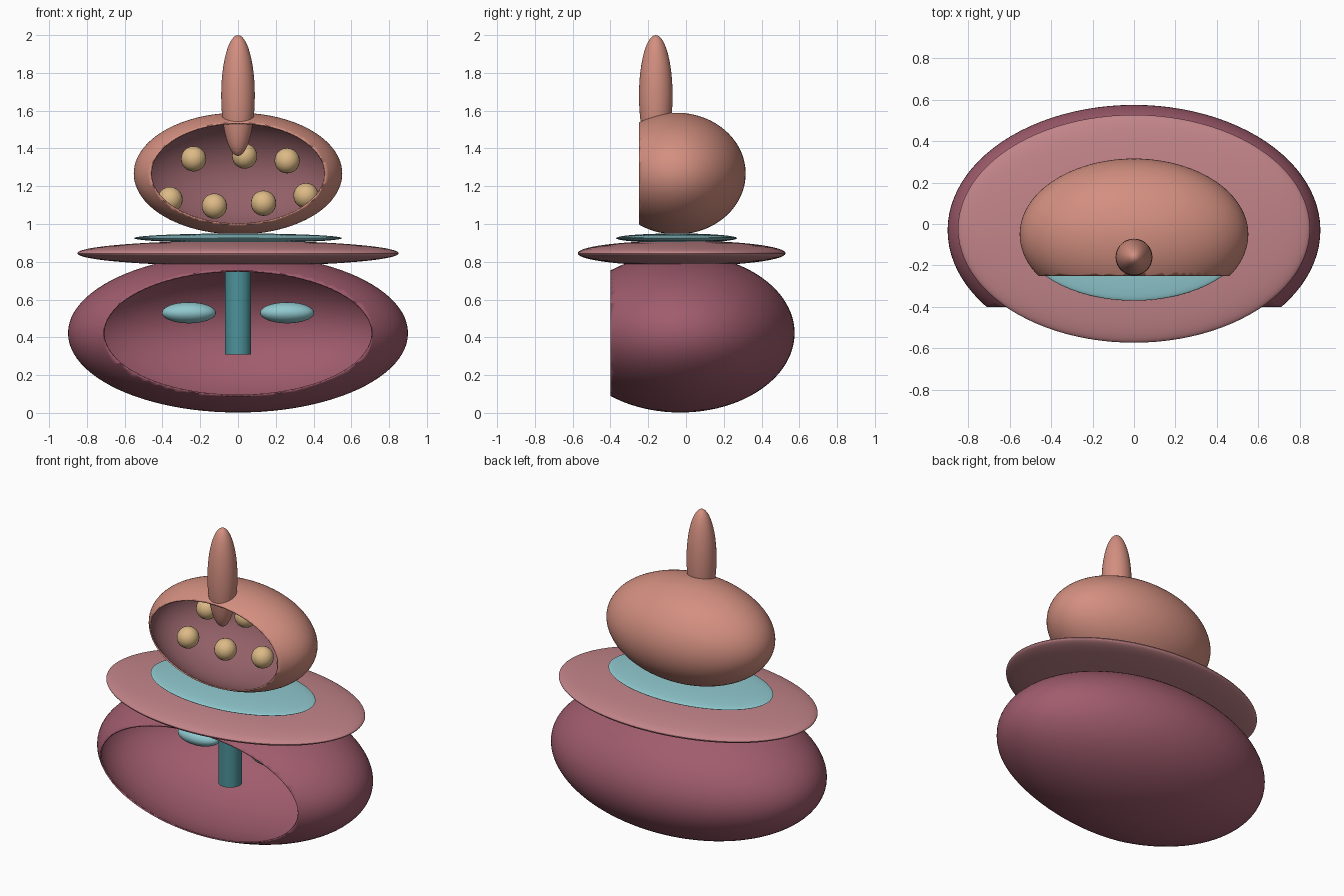
import bpy, bmesh
from mathutils import Matrix, Vector

cube = bpy.data.objects.get("Cube")
if cube:
    bpy.data.objects.remove(cube, do_unlink=True)


def material(name, rgb):
    """Flat material from 0-255 display values, stored as linear."""
    lin = [((c / 255 + 0.055) / 1.055) ** 2.4 for c in rgb] + [1]
    m = bpy.data.materials.new(name)
    m.use_nodes = True
    m.diffuse_color = lin
    m.node_tree.nodes["Principled BSDF"].inputs["Base Color"].default_value = lin
    return m


plum = material("plum", (160, 92, 109))
salmon = material("salmon", (211, 143, 128))
mauve = material("mauve", (146, 96, 103))
rose = material("dusty rose", (194, 132, 137))
aqua = material("pale aqua", (144, 201, 207))
teal = material("deep teal", (76, 146, 153))
sand = material("sand", (221, 186, 134))


def finish(bm, name, mats):
    mesh = bpy.data.meshes.new(name)
    bm.to_mesh(mesh)
    bm.free()
    for m in mats:
        mesh.materials.append(m)
    ob = bpy.data.objects.new(name, mesh)
    bpy.context.collection.objects.link(ob)
    bpy.ops.object.select_all(action="DESELECT")
    ob.select_set(True)
    bpy.context.view_layer.objects.active = ob
    bpy.ops.object.shade_smooth_by_angle()
    return ob


def ellipsoid(name, centre, radii, mats, cut_y=None, segments=64):
    """Ellipsoid; with cut_y it becomes a thin shell opened at the front."""
    bm = bmesh.new()
    bmesh.ops.create_uvsphere(bm, u_segments=segments, v_segments=segments // 2, radius=1)
    bmesh.ops.transform(bm, matrix=Matrix.Translation(centre) @ Matrix.Diagonal((*radii, 1)),
                        verts=bm.verts)
    if cut_y is not None:
        bmesh.ops.bisect_plane(bm, geom=bm.verts[:] + bm.edges[:] + bm.faces[:],
                               plane_co=Vector((0, cut_y, 0)), plane_no=Vector((0, -1, 0)),
                               clear_outer=True)
    ob = finish(bm, name, mats)
    if cut_y is not None:
        shell = ob.modifiers.new("shell", "SOLIDIFY")
        shell.thickness = 0.008
        shell.offset = -1
        shell.material_offset = len(mats) - 1
    return ob


# Lower body: open shell with a post and two oval eyes inside
ellipsoid("body_shell", (0, -0.03, 0.422), (0.9, 0.605, 0.42), [plum], cut_y=-0.4, segments=96)
bm = bmesh.new()
bmesh.ops.create_cone(bm, cap_ends=True, segments=32, radius1=0.07, radius2=0.07, depth=0.49,
                      matrix=Matrix.Translation((0, -0.08, 0.555)))
finish(bm, "inner_post", [teal])
for side, label in ((1, "left"), (-1, "right")):
    ellipsoid(label + "_eye", (side * 0.26, -0.03, 0.53), (0.143, 0.08, 0.056), [aqua],
              segments=32)

# Collar discs between body and head
ellipsoid("collar_disc", (0, -0.023, 0.845), (0.85, 0.55, 0.067), [rose], segments=96)
ellipsoid("neck_disc", (0, -0.05, 0.925), (0.55, 0.32, 0.025), [aqua])

# Head: open shell with a differently coloured lining
ellipsoid("head_shell", (0, -0.05, 1.267), (0.552, 0.366, 0.322), [salmon, mauve],
          cut_y=-0.25, segments=96)

# Pointed horn passing through the top of the head
ellipsoid("horn", (0, -0.16, 1.68), (0.089, 0.089, 0.32), [salmon], segments=48)

# Beads in two rows inside the head
beads = [(-0.235, 0.02, 1.345), (0.035, 0.03, 1.36), (0.26, 0.02, 1.335),
         (-0.36, 0, 1.13), (-0.125, 0.05, 1.095), (0.135, 0.06, 1.11), (0.36, 0, 1.15)]
for i, spot in enumerate(beads):
    ellipsoid(f"bead_{i + 1}", spot, (0.067,) * 3, [sand], segments=24)
